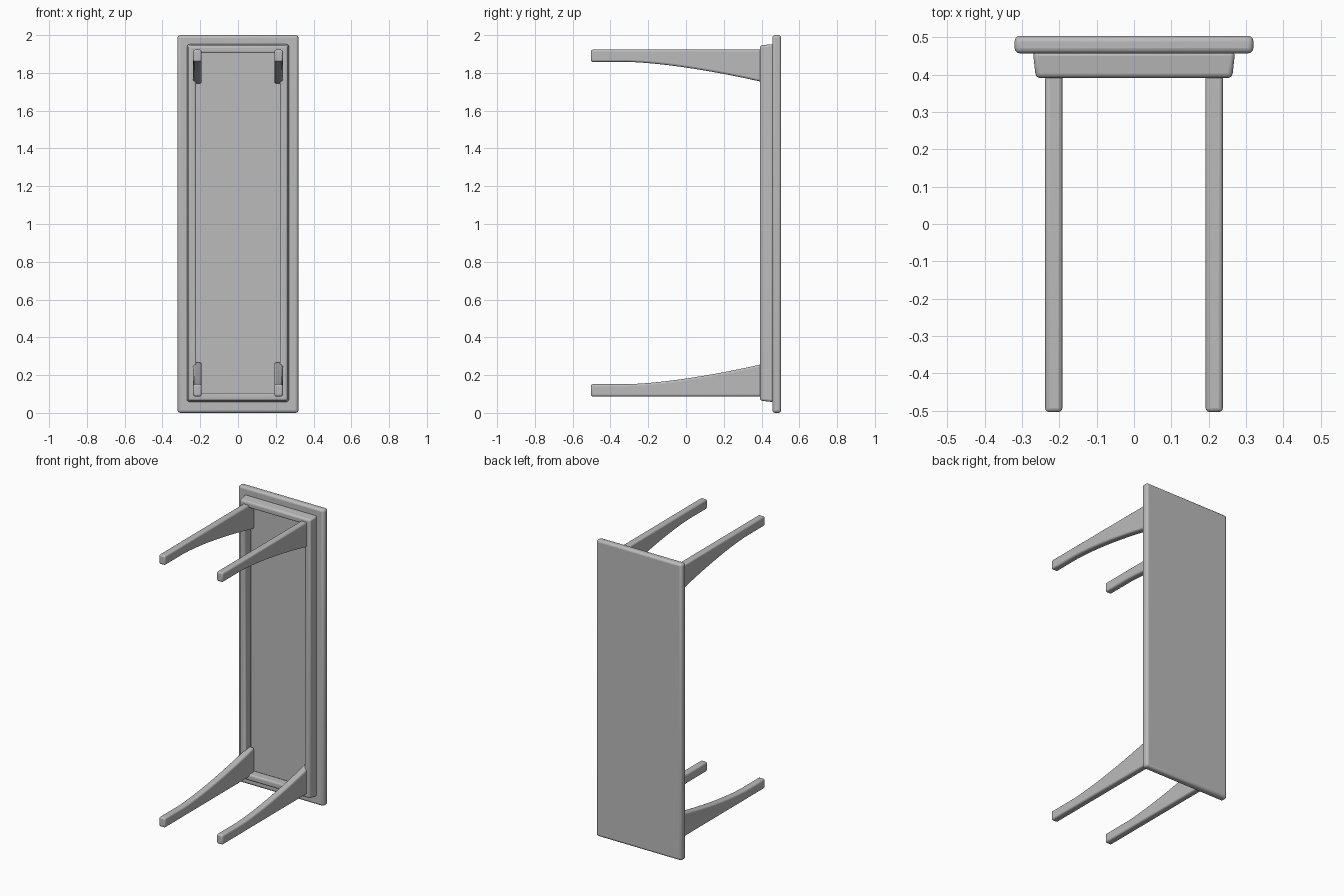
import bpy, bmesh, math

if "Cube" in bpy.data.objects:
    bpy.data.objects.remove(bpy.data.objects["Cube"])

grey = bpy.data.materials.new("plain grey")
grey.diffuse_color = (0.5, 0.5, 0.5, 1)
grey.use_nodes = True
grey.node_tree.nodes["Principled BSDF"].inputs["Base Color"].default_value = grey.diffuse_color
MID = 1.005  # middle height of the table lying on its long side


def finish(name, bm, bevel, segments=3):
    """Turn a bmesh into a softly rounded object."""
    bmesh.ops.recalc_face_normals(bm, faces=bm.faces)
    mesh = bpy.data.meshes.new(name)
    bm.to_mesh(mesh)
    bm.free()
    mesh.materials.append(grey)
    ob = bpy.data.objects.new(name, mesh)
    bpy.context.collection.objects.link(ob)
    mod = ob.modifiers.new("rounded edges", 'BEVEL')
    mod.width, mod.segments = bevel, segments
    mod.limit_method, mod.angle_limit = 'ANGLE', math.radians(40)
    bpy.ops.object.select_all(action='DESELECT')
    ob.select_set(True)
    bpy.context.view_layer.objects.active = ob
    bpy.ops.object.shade_smooth_by_angle(angle=math.radians(40))
    return ob


def rect(bm, hx, hz, y, mid):
    return [bm.verts.new((sx * hx, y, mid + sz * hz))
            for sx, sz in ((-1, -1), (1, -1), (1, 1), (-1, 1))]


def bridge(bm, a, b):
    for i in range(4):
        j = (i + 1) % 4
        bm.faces.new((a[i], a[j], b[j], b[i]))


# Table top: a rounded slab standing on its long edge
bm = bmesh.new()
front, back = rect(bm, 0.32, 1.0, 0.457, 1.0), rect(bm, 0.32, 1.0, 0.504, 1.0)
bridge(bm, front, back)
bm.faces.new(front)
bm.faces.new(back[::-1])
finish("table_top", bm, 0.015)

# Apron: a slightly tapered frame, open in the middle
bm = bmesh.new()
loops = [rect(bm, 0.271, 0.948, 0.462, MID), rect(bm, 0.263, 0.940, 0.391, MID),
         rect(bm, 0.222, 0.899, 0.391, MID), rect(bm, 0.222, 0.899, 0.462, MID)]
for a, b in zip(loops, loops[1:] + loops[:1]):
    bridge(bm, a, b)
finish("apron_frame", bm, 0.012)

# Legs: straight outer edge, curved inner edge that widens toward the apron
STEPS = 14
Y_TIP, Y_ROOT = -0.504, 0.45


def leg(name, side, end):
    bm = bmesh.new()
    outline = [(Y_ROOT, 0.918), (Y_TIP, 0.918)]
    for i in range(STEPS + 1):
        y = Y_TIP + (Y_ROOT - Y_TIP) * i / STEPS
        t = max(0, (y + 0.30) / 0.69)
        outline.append((y, 0.853 - 0.015 * t - 0.088 * t ** 1.6))
    x0, x1 = side * 0.192, side * 0.238
    rings = [[bm.verts.new((x, y, MID + end * z)) for y, z in outline]
             for x in (x0, x1)]
    bm.faces.new(rings[0])
    bm.faces.new(rings[1][::-1])
    n = len(outline)
    for i in range(n):
        j = (i + 1) % n
        bm.faces.new((rings[0][i], rings[0][j], rings[1][j], rings[1][i]))
    finish(name, bm, 0.011)


for side, s in (("left", -1), ("right", 1)):
    for end, e in (("lower", -1), ("upper", 1)):
        leg(f"{end}_{side}_leg", s, e)
